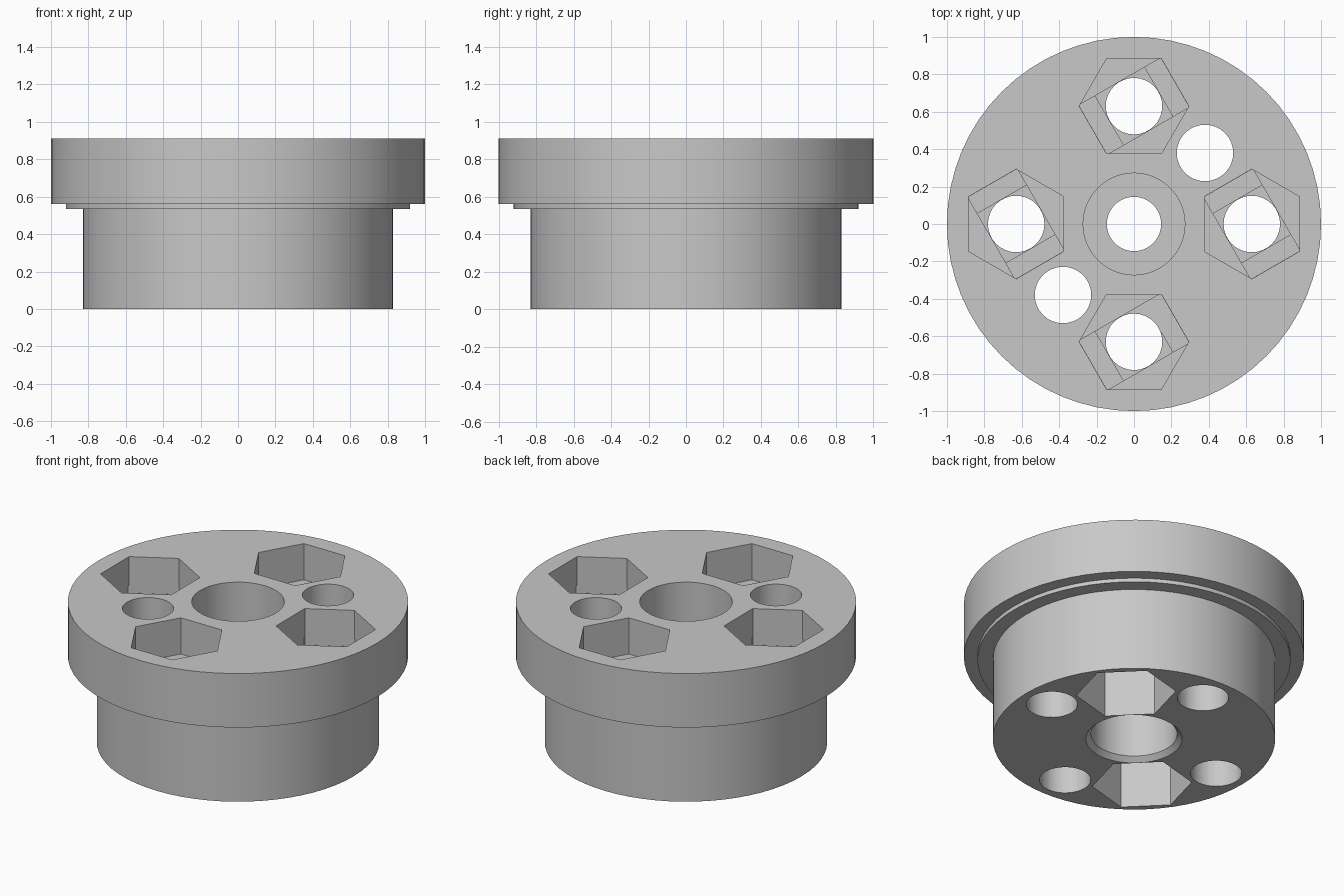
import bpy, bmesh, math
from mathutils import Matrix, Vector

cube = bpy.data.objects.get("Cube")
if cube:
    bpy.data.objects.remove(cube, do_unlink=True)

SEGMENTS = 64
HEIGHT = 0.91
HOLE_R = 0.152
NUT_R = 0.293
NUT_APOTHEM = NUT_R * math.cos(math.pi / 6)
LAYER = 0.025

grey = bpy.data.materials.new("plain grey")
grey.use_nodes = True
grey.diffuse_color = (0.58, 0.58, 0.58, 1)
grey.node_tree.nodes["Principled BSDF"].inputs["Base Color"].default_value = (0.58, 0.58, 0.58, 1)


def make_object(name, bm):
    bmesh.ops.recalc_face_normals(bm, faces=bm.faces)
    mesh = bpy.data.meshes.new(name)
    bm.to_mesh(mesh)
    bm.free()
    mesh.materials.append(grey)
    obj = bpy.data.objects.new(name, mesh)
    bpy.context.collection.objects.link(obj)
    return obj


def revolve(name, profile):
    """Closed ring swept from (radius, height) points."""
    bm = bmesh.new()
    rings = []
    for i in range(SEGMENTS):
        a = math.tau * i / SEGMENTS
        rings.append([bm.verts.new((r * math.cos(a), r * math.sin(a), z)) for r, z in profile])
    for i, ring in enumerate(rings):
        after = rings[(i + 1) % SEGMENTS]
        for j in range(len(profile)):
            k = (j + 1) % len(profile)
            bm.faces.new((ring[j], after[j], after[k], ring[k]))
    return make_object(name, bm)


def prism(points, low, high, matrix):
    """Cutter extruded from a flat outline, placed by a matrix."""
    bm = bmesh.new()
    low_ring = [bm.verts.new(matrix @ Vector((x, y, low))) for x, y in points]
    high_ring = [bm.verts.new(matrix @ Vector((x, y, high))) for x, y in points]
    bm.faces.new(low_ring)
    bm.faces.new(high_ring)
    n = len(points)
    for i in range(n):
        j = (i + 1) % n
        bm.faces.new((low_ring[i], low_ring[j], high_ring[j], high_ring[i]))
    return make_object("cutter", bm)


def polygon(radius, sides):
    return [(radius * math.cos(math.tau * i / sides), radius * math.sin(math.tau * i / sides))
            for i in range(sides)]


def box(half_x, half_y, angle):
    c, s = math.cos(angle), math.sin(angle)
    corners = ((-half_x, -half_y), (half_x, -half_y), (half_x, half_y), (-half_x, half_y))
    return [(x * c - y * s, x * s + y * c) for x, y in corners]


def cut(target, cutter):
    mod = target.modifiers.new("cut", "BOOLEAN")
    mod.operation = "DIFFERENCE"
    mod.solver = "EXACT"
    mod.object = cutter
    bpy.context.view_layer.update()
    graph = bpy.context.evaluated_depsgraph_get()
    mesh = bpy.data.meshes.new_from_object(target.evaluated_get(graph))
    target.modifiers.clear()
    target.data = mesh
    bpy.data.objects.remove(cutter, do_unlink=True)


def bolt_hole(target, angle, distance, floor, opening):
    """Through hole with a hexagonal nut pocket and two stepped relief layers."""
    side = 1 if opening > floor else -1
    place = Matrix.Rotation(angle, 4, "Z") @ Matrix.Translation((0, distance, 0))
    tilt = math.radians(30)
    cut(target, prism(polygon(NUT_R, 6), floor, opening + side * 0.1, place))
    inside = floor + side * 0.05
    cut(target, prism(box(NUT_APOTHEM - 0.001, HOLE_R, tilt), floor - side * LAYER, inside, place))
    cut(target, prism(box(HOLE_R, HOLE_R, tilt), floor - side * LAYER * 2, inside, place))
    cut(target, prism(polygon(HOLE_R - 0.001, 32), -0.1, HEIGHT + 0.1, place))


# Flanged hub with a stepped central bore
hub = revolve("flanged_hub", [
    (0.283, 0), (0.83, 0), (0.83, 0.535), (0.92, 0.535), (0.92, 0.56), (1, 0.56),
    (1, HEIGHT), (0.272, HEIGHT), (0.272, 0.53), (0.145, 0.53),
    (0.145, 0.38), (0.253, 0.38), (0.253, 0.03)])

# Four bolts with nut pockets in the top
for i in range(4):
    bolt_hole(hub, i * math.pi / 2, 0.63, 0.675, HEIGHT)

# Two diagonal bolts with nut pockets in the underside
for i in range(2):
    bolt_hole(hub, -math.pi / 4 + i * math.pi, 0.537, 0.36, 0)

# Smooth round walls, crisp rims
bpy.ops.object.select_all(action="DESELECT")
hub.select_set(True)
bpy.context.view_layer.objects.active = hub
bpy.ops.object.shade_smooth_by_angle(angle=math.radians(25))
